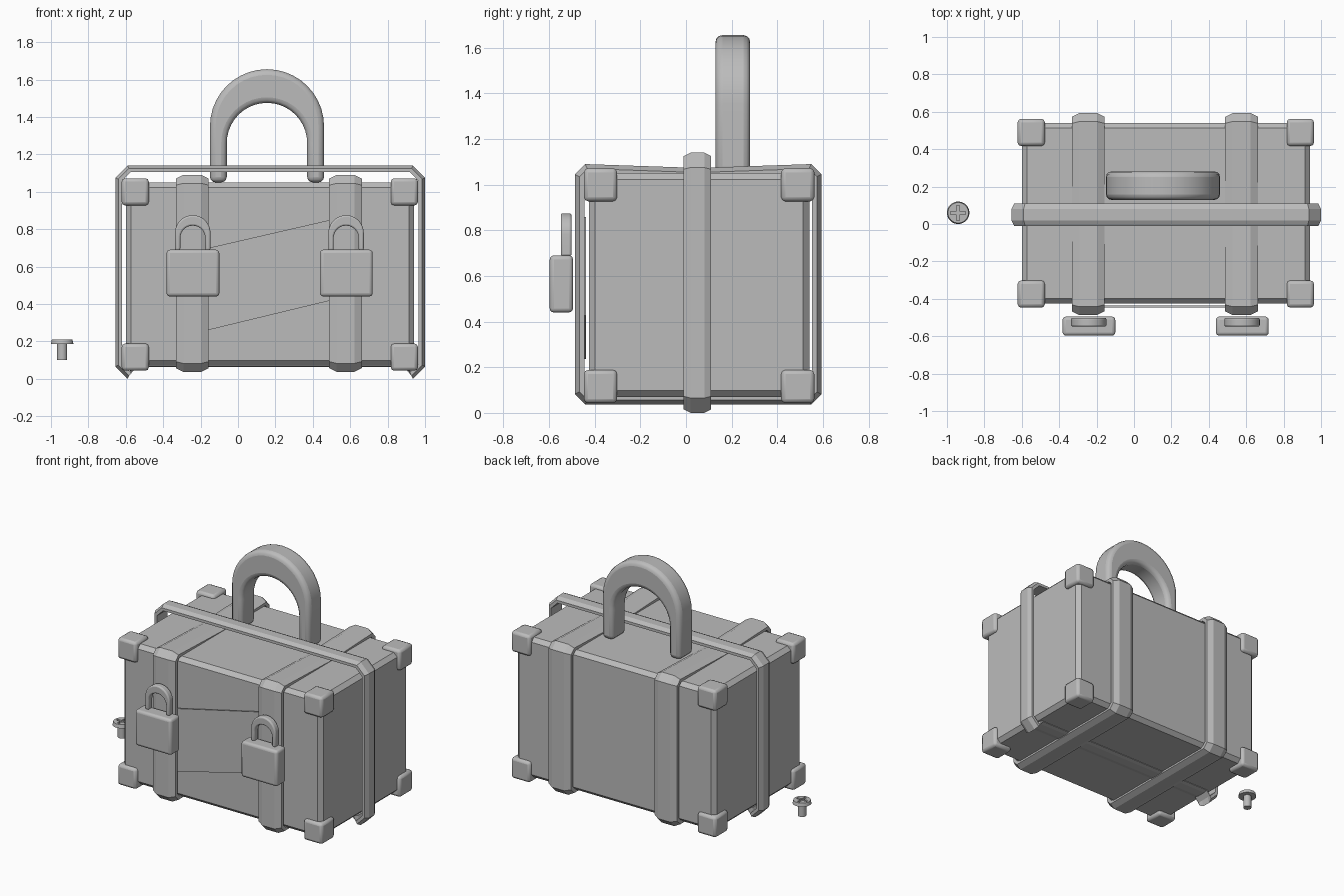
import bpy, bmesh, math
from mathutils import Vector

if "Cube" in bpy.data.objects:
    bpy.data.objects.remove(bpy.data.objects["Cube"], do_unlink=True)

grey = bpy.data.materials.new("plain_grey")
grey.use_nodes = True
grey.diffuse_color = (0.5, 0.5, 0.5, 1)
grey.node_tree.nodes["Principled BSDF"].inputs["Base Color"].default_value = (0.5, 0.5, 0.5, 1)


def finish(name, bm, bevel=0, segments=1, angle=30):
    bmesh.ops.recalc_face_normals(bm, faces=bm.faces)
    mesh = bpy.data.meshes.new(name)
    bm.to_mesh(mesh)
    bm.free()
    mesh.materials.append(grey)
    obj = bpy.data.objects.new(name, mesh)
    bpy.context.collection.objects.link(obj)
    if bevel:
        mod = obj.modifiers.new("bevel", "BEVEL")
        mod.width, mod.segments = bevel, segments
        mod.limit_method, mod.angle_limit = "ANGLE", math.radians(angle)
    return obj


def smooth(obj, angle=35):
    bpy.ops.object.select_all(action="DESELECT")
    obj.select_set(True)
    bpy.context.view_layer.objects.active = obj
    bpy.ops.object.shade_smooth_by_angle(angle=math.radians(angle))


def box(name, lo, hi, bevel=0, segments=1):
    lo, hi = Vector(lo), Vector(hi)
    bm = bmesh.new()
    bmesh.ops.create_cube(bm, size=1)
    for v in bm.verts:
        v.co = (lo + hi) / 2 + v.co * (hi - lo)
    return finish(name, bm, bevel, segments)


def prism(name, outline, y0, y1, bevel=0, segments=1, angle=30):
    """Extrude an x-z outline along y."""
    bm = bmesh.new()
    face = bm.faces.new([bm.verts.new((x, y0, z)) for x, z in outline])
    new = bmesh.ops.extrude_face_region(bm, geom=[face])["geom"]
    for v in new:
        if isinstance(v, bmesh.types.BMVert):
            v.co.y = y1
    return finish(name, bm, bevel, segments, angle)


def band(name, path, centre, width, flat, thick, drop, axis):
    """Sweep a chamfered strap section round a closed path; path(d) is inset by d."""
    section = [(thick, -width / 2), (drop, -width / 2), (0, -flat / 2),
               (0, flat / 2), (drop, width / 2), (thick, width / 2)]
    bm = bmesh.new()
    rings = []
    for d, side in section:
        s = centre + side
        rings.append([bm.verts.new((s, a, z) if axis == "x" else (a, s, z)) for a, z in path(d)])
    for i, ring in enumerate(rings):
        nxt = rings[(i + 1) % len(rings)]
        for j in range(len(ring)):
            k = (j + 1) % len(ring)
            bm.faces.new((ring[j], ring[k], nxt[k], nxt[j]))
    return finish(name, bm)


def arch(name, x, y, z, scale):
    """Thick-topped arch with straight legs and rounded edges."""
    outer, inner = 0.305, 0.215
    steps = 20
    pts = [(outer, 0)]
    for i in range(steps + 1):
        a = math.pi * i / steps
        pts.append((outer * math.cos(a), 0.3 + outer * math.sin(a)))
    pts += [(-outer, 0), (-inner, 0)]
    for i in range(steps + 1):
        a = math.pi * (1 - i / steps)
        pts.append((inner * math.cos(a), 0.21 + inner * math.sin(a)))
    pts.append((inner, 0))
    outline = [(x + px * scale, z + pz * scale) for px, pz in pts]
    half = 0.076 * scale
    smooth(prism(name, outline, y - half, y + half, 0.03 * scale, 3, 50))


# Case body
X0, X1, Y0, Y1, Z0, Z1 = -0.6, 0.94, -0.425, 0.54, 0.07, 1.05
box("case_body", (X0, Y0, Z0), (X1, Y1, Z1), 0.027)

# Corner caps
size, lip = 0.145, 0.022
for sx, x in (("right", X0 - lip), ("left", X1 + lip - size)):
    for sy, y in (("front", Y0 - lip), ("back", Y1 + lip - size)):
        for sz, z in (("bottom", Z0 - lip - 0.005), ("top", Z1 + lip - size)):
            cap = box(f"corner_cap_{sz}_{sy}_{sx}", (x, y, z),
                      (x + size, y + size, z + size), 0.018, 2)
            smooth(cap)


# Vertical straps round the case, sagging along the top
def strap_path(d):
    a0, a1, b0, b1 = -0.487 + d, 0.593 - d, 0.037 + d, 1.09 - d
    c = 0.045 - 0.5 * d
    return [(a0 + c, b0), (a1 - c, b0), (a1, b0 + c), (a1, b1 - c), (a1 - c, b1),
            (0.053, b1 - 0.017), (a0 + c, b1), (a0, b1 - c), (a0, b0 + c)]


# Middle hoop, raised above the lid and flush along the bottom
def hoop_path(d):
    a0, a1, b1 = -0.655 + d, 1.0 - d, 1.14 - d
    c = 0.065 - 0.5 * d
    low = 0.062 + 0.3 * d
    return [(a0 + 0.085, low), (a1 - 0.085, low), (a1 - c, d), (a1, c + d), (a1, b1 - c),
            (a1 - c, b1), (a0 + c, b1), (a0, b1 - c), (a0, c + d), (a0 + c, d)]


band("middle_hoop", hoop_path, 0.05, 0.12, 0.06, 0.034, 0.015, "y")

# Straps with padlocks
for side, x in (("right", -0.245), ("left", 0.575)):
    band(f"strap_{side}", strap_path, x, 0.175, 0.095, 0.042, 0.02, "x")
    smooth(box(f"padlock_{side}", (x - 0.137, -0.597, 0.44), (x + 0.145, -0.495, 0.69), 0.018, 3))
    arch(f"padlock_shackle_{side}", x + 0.003, -0.525, 0.687, 0.31)

# Carrying handle
arch("handle", 0.155, 0.205, 1.05, 1)

# Slanted front panel tucked behind the straps
prism("front_panel", [(-0.26, 0.236), (0.53, 0.427), (0.53, 0.858), (-0.26, 0.676)], -0.446, -0.437)


# Loose screw
def cylinder(name, r1, r2, z0, z1):
    bm = bmesh.new()
    bmesh.ops.create_cone(bm, cap_ends=True, segments=32, radius1=r1, radius2=r2, depth=z1 - z0)
    bmesh.ops.translate(bm, verts=bm.verts, vec=(-0.94, 0.06, (z0 + z1) / 2))
    obj = finish(name, bm)
    smooth(obj)
    return obj


cylinder("screw_shaft", 0.027, 0.027, 0.1, 0.19)
head = cylinder("screw_head", 0.06, 0.055, 0.186, 0.21)
for i, (hx, hy) in enumerate(((0.04, 0.008), (0.008, 0.04))):
    cutter = box(f"screw_slot_cutter_{i}", (-0.94 - hx, 0.06 - hy, 0.2), (-0.94 + hx, 0.06 + hy, 0.23))
    cutter.hide_render = True
    cutter.hide_set(True)
    cut = head.modifiers.new("slot", "BOOLEAN")
    cut.operation, cut.object, cut.solver = "DIFFERENCE", cutter, "EXACT"
